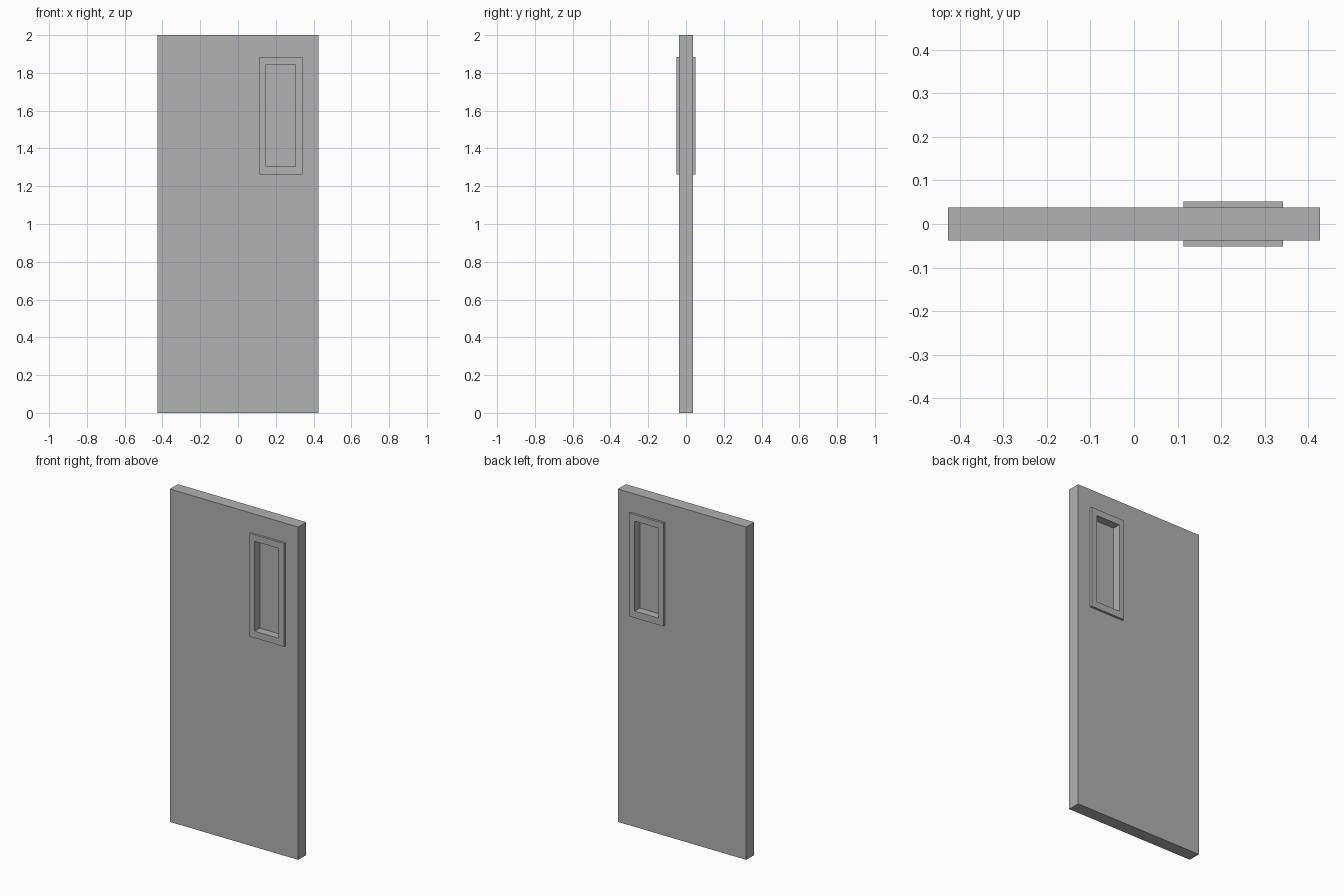
import bpy
import bmesh
from mathutils import Matrix, Vector

cube = bpy.data.objects.get("Cube")
if cube:
    bpy.data.objects.remove(cube, do_unlink=True)

grey = bpy.data.materials.new("plain_grey")
grey.use_nodes = True
colour = (0.445, 0.445, 0.445, 1)
grey.diffuse_color = colour
grey.node_tree.nodes["Principled BSDF"].inputs["Base Color"].default_value = colour

# Rectangles as left, right, bottom, top
DOOR = (-0.427, 0.427, 0, 2)
FRAME = (0.114, 0.342, 1.263, 1.883)
OPENING = (0.147, 0.305, 1.304, 1.844)


def corners(rect, y):
    left, right, low, high = rect
    return [Vector(p) for p in ((left, y, low), (right, y, low),
                                (right, y, high), (left, y, high))]


def slab(name, outer, half_depth, hole=None):
    """Upright slab centred on y = 0, with an optional rectangular hole."""
    bm = bmesh.new()
    rects = [outer] + ([hole] if hole else [])
    loops = [[[bm.verts.new(p) for p in corners(r, y)] for r in rects]
             for y in (-half_depth, half_depth)]
    front, back = loops
    for i in range(4):
        j = (i + 1) % 4
        for f, b in zip(front, back):
            bm.faces.new((f[i], f[j], b[j], b[i]))
        if hole:
            for side in loops:
                bm.faces.new((side[0][i], side[0][j], side[1][j], side[1][i]))
    if not hole:
        for side in loops:
            bm.faces.new(side[0])
    bmesh.ops.recalc_face_normals(bm, faces=bm.faces)
    mesh = bpy.data.meshes.new(name)
    bm.to_mesh(mesh)
    bm.free()
    mesh.materials.append(grey)
    obj = bpy.data.objects.new(name, mesh)
    bpy.context.collection.objects.link(obj)
    return obj


# Door leaf with the window cut through it
door = slab("door_leaf", DOOR, 0.038, OPENING)

# The trim rings the opening and stands proud of both faces
trim = slab("window_frame", FRAME, 0.0515, OPENING)

# Thin pane in the middle of the opening
pane = slab("window_pane", OPENING, 0.003)

# Dissolve the seams around the hole into clean planar faces
for obj in (door, trim):
    obj.data.update()
